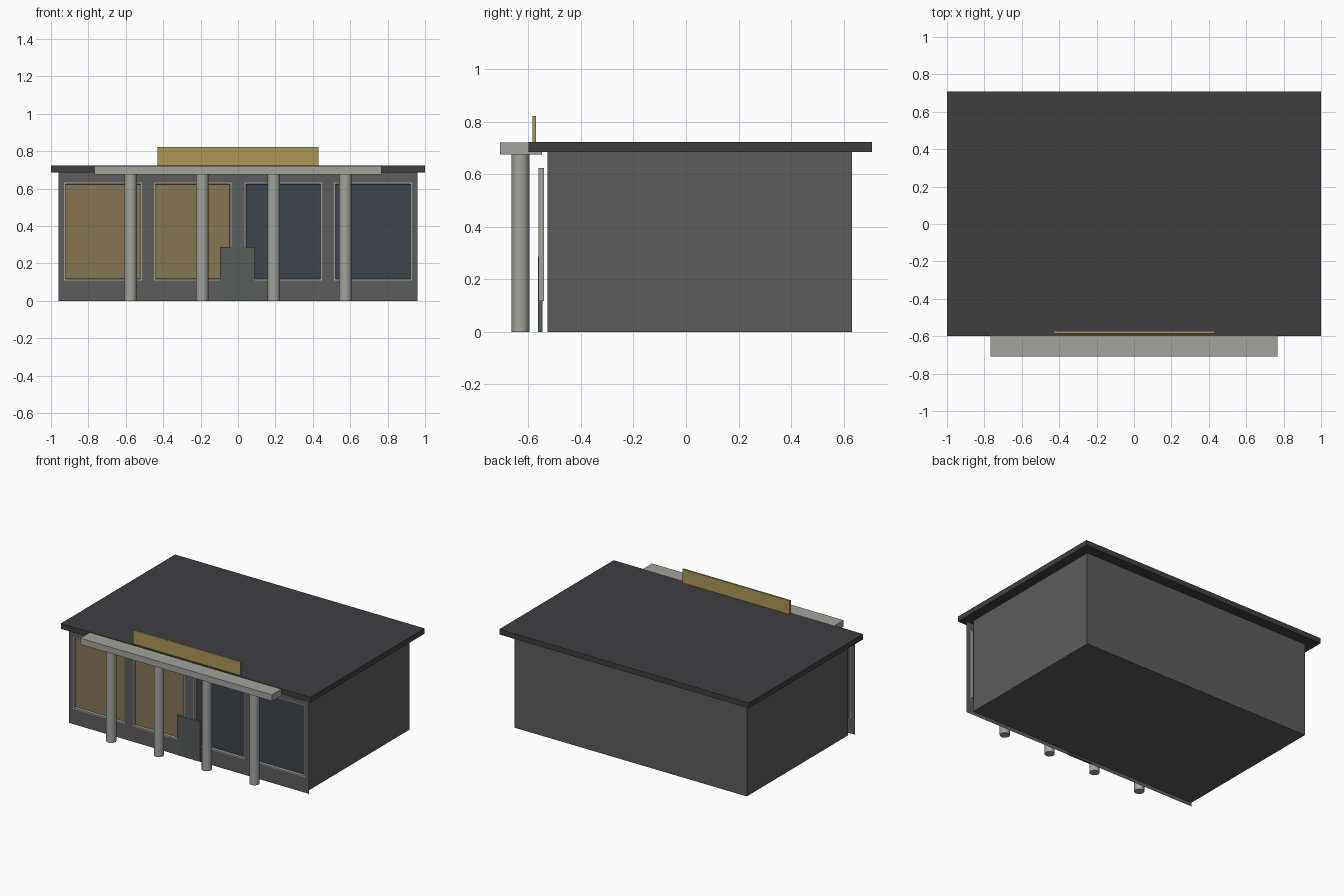
import bpy, bmesh, math

if "Cube" in bpy.data.objects:
    bpy.data.objects.remove(bpy.data.objects["Cube"])


def material(name, r, g, b):
    m = bpy.data.materials.new(name)
    m.diffuse_color = (r, g, b, 1)
    m.use_nodes = True
    m.node_tree.nodes["Principled BSDF"].inputs["Base Color"].default_value = m.diffuse_color
    return m


WALL = material("wall", 0.107, 0.107, 0.11)
ROOF = material("roof", 0.05, 0.05, 0.053)
STONE = material("stone", 0.37, 0.37, 0.34)
GOLD = material("gold", 0.42, 0.31, 0.09)
WARM = material("warm_glass", 0.24, 0.18, 0.09)
COOL = material("cool_glass", 0.045, 0.06, 0.075)
GREEN = material("door_green", 0.09, 0.11, 0.10)


def box(name, x, y, z, mat):
    """Axis-aligned box from (min, max) pairs."""
    bpy.ops.mesh.primitive_cube_add(
        size=1, location=[(a + b) / 2 for a, b in (x, y, z)])
    ob = bpy.context.object
    ob.name = name
    ob.scale = [b - a for a, b in (x, y, z)]
    bpy.ops.object.transform_apply(location=False, rotation=False, scale=True)
    ob.data.materials.append(mat)
    return ob


# Main volume and overhanging flat roof
box("building_body", (-0.93, 0.93), (-0.528, 0.632), (0, 0.687), WALL)
box("roof_slab", (-1, 1), (-0.60, 0.708), (0.686, 0.724), ROOF)

# Thin shop front: a grid of panels whose window cells are framed and recessed
windows = [(-0.93, -0.513), (-0.45, -0.036), (0.036, 0.45), (0.513, 0.93)]
xs = [-0.96] + [v for w in windows for v in w] + [0.96]
zs = [0, 0.11, 0.632, 0.687]
bm = bmesh.new()
grid = [[bm.verts.new((x, -0.561, z)) for z in zs] for x in xs]
panes = []
for i in range(len(xs) - 1):
    for k in range(len(zs) - 1):
        f = bm.faces.new((grid[i][k], grid[i + 1][k],
                          grid[i + 1][k + 1], grid[i][k + 1]))
        if k == 1 and i % 2 == 1:
            panes.append(f)
bm.normal_update()
for n, pane in enumerate(panes):
    ring = bmesh.ops.inset_individual(bm, faces=[pane], thickness=0.011)
    sides = bmesh.ops.inset_individual(bm, faces=[pane], thickness=0.001,
                                       depth=-0.02)
    for f in ring["faces"] + sides["faces"]:
        f.material_index = 1
    pane.material_index = 2 if n < 2 else 3
mesh = bpy.data.meshes.new("shop_front")
bm.to_mesh(mesh)
bm.free()
for m in (WALL, STONE, WARM, COOL):
    mesh.materials.append(m)
bpy.context.collection.objects.link(bpy.data.objects.new("shop_front", mesh))

# Low central door panel
box("door", (-0.095, 0.092), (-0.564, -0.547), (0, 0.287), GREEN)

# Portico beam on four round columns
box("portico_beam", (-0.768, 0.768), (-0.708, -0.548), (0.676, 0.721), STONE)
for n in range(4):
    bpy.ops.mesh.primitive_cylinder_add(
        vertices=12, radius=0.034, depth=0.678,
        location=(-0.574 + n * 0.3827, -0.631, 0.339))
    col = bpy.context.object
    col.name = f"column_{n + 1}"
    col.data.materials.append(STONE)
    bpy.ops.object.shade_smooth_by_angle(angle=math.radians(40))

# Blank sign board standing on the roof edge
box("sign_board", (-0.43, 0.43), (-0.585, -0.572), (0.72, 0.823), GOLD)
